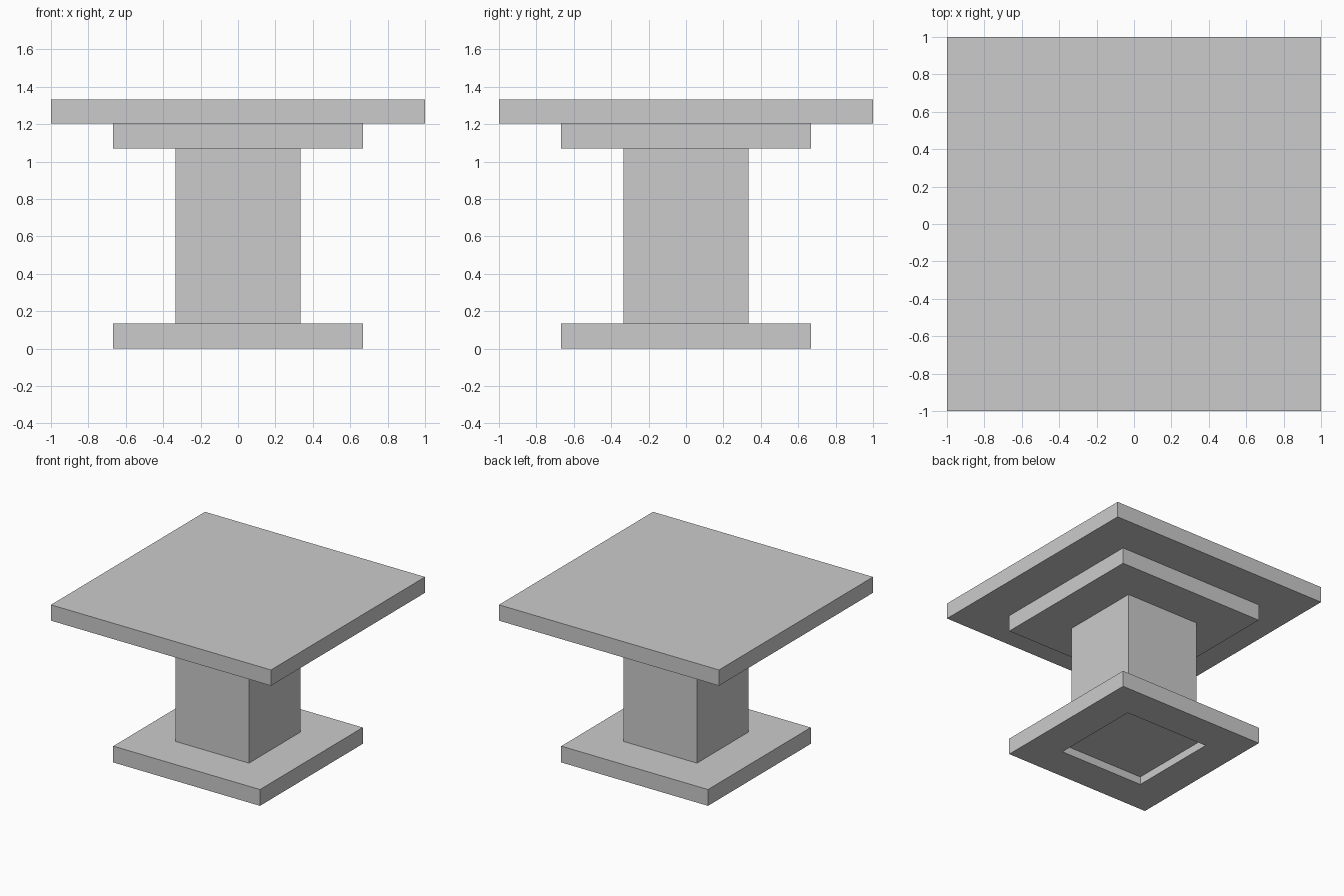
import bpy
import bmesh

if "Cube" in bpy.data.objects:
    bpy.data.objects.remove(bpy.data.objects["Cube"])


def slab(name, half, z0, z1, recess=None):
    """Square block; recess = (half width, depth) sunk into the underside."""
    bm = bmesh.new()
    bmesh.ops.create_cube(bm, size=2)
    for v in bm.verts:
        v.co.x *= half
        v.co.y *= half
        v.co.z = z1 if v.co.z > 0 else z0
    if recess:
        inner, depth = recess
        bm.normal_update()
        under = min(bm.faces, key=lambda f: f.normal.z)
        bmesh.ops.inset_region(bm, faces=[under], thickness=half - inner)
        floor = bmesh.ops.extrude_discrete_faces(bm, faces=[under])["faces"][0]
        bmesh.ops.translate(bm, verts=floor.verts, vec=(0, 0, depth))
    mesh = bpy.data.meshes.new(name)
    bm.to_mesh(mesh)
    bm.free()
    obj = bpy.data.objects.new(name, mesh)
    bpy.context.collection.objects.link(obj)
    return obj


# Foot plate with a shallow square socket underneath
slab("base_plate", 0.667, 0.0, 0.134, recess=(0.265, 0.065))
# Central post
slab("column", 0.333, 0.134, 1.07)
# Support under the top
slab("support_plate", 0.667, 1.07, 1.203)
# Table top
slab("table_top", 1.0, 1.203, 1.333)
